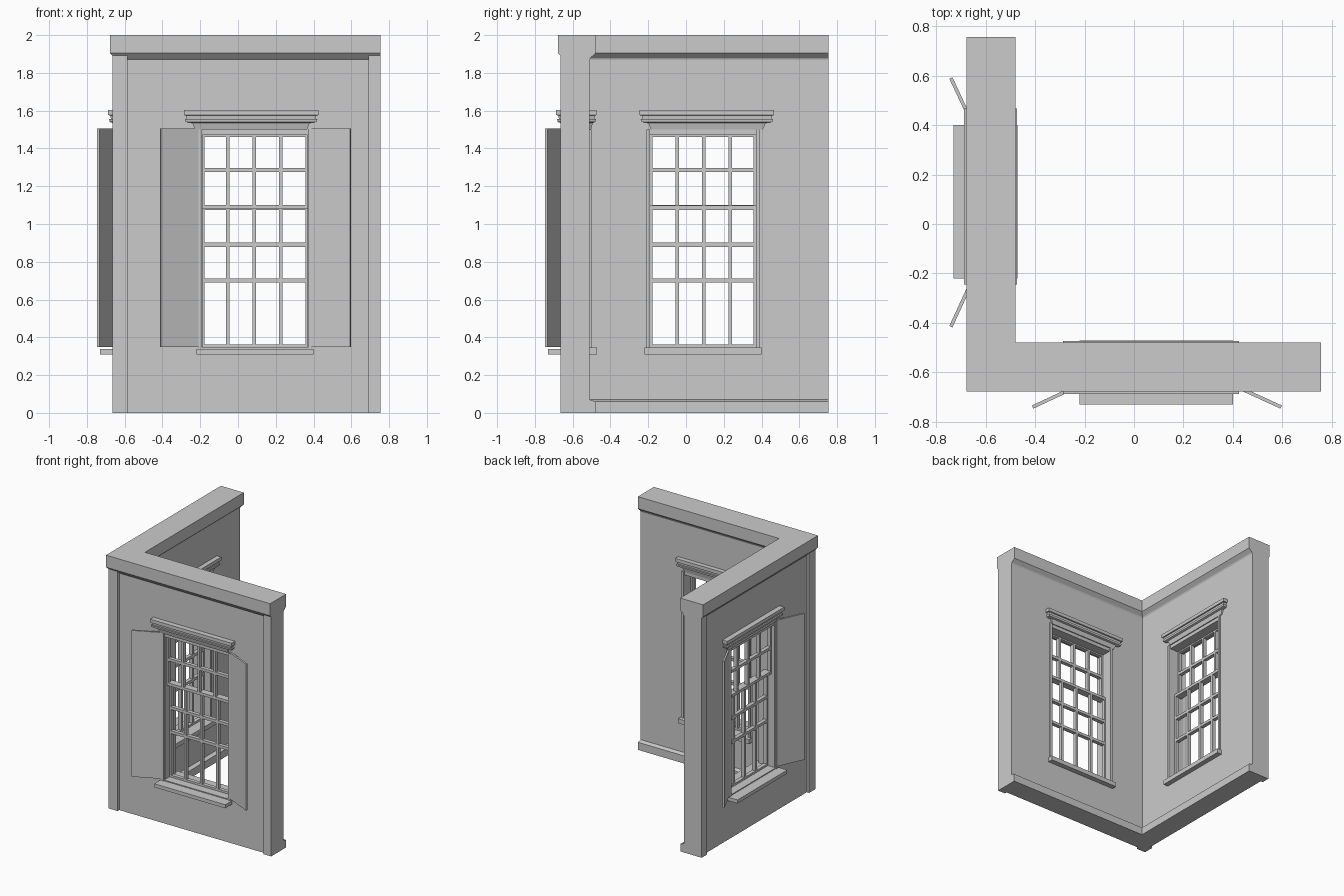
import bpy, bmesh
from math import radians, atan2, hypot
from mathutils import Matrix, Vector

if "Cube" in bpy.data.objects:
    bpy.data.objects.remove(bpy.data.objects["Cube"])

END = 0.755           # free end of both wall legs
FRONT = Matrix.Identity(4)
LEFT = Matrix.Translation((0, 0.18, 0)) @ Matrix.Rotation(radians(-90), 4, 'Z')
SWAP = Matrix(((0, 1, 0, 0), (1, 0, 0, 0), (0, 0, 1, 0), (0, 0, 0, 1)))


def loft(name, rings, mat=FRONT):
    """Closed solid through a stack of equal-length outlines."""
    bm = bmesh.new()
    vs = [[bm.verts.new(mat @ Vector(p)) for p in r] for r in rings]
    for a, b in zip(vs, vs[1:]):
        for i in range(len(a)):
            j = (i + 1) % len(a)
            bm.faces.new((a[i], a[j], b[j], b[i]))
    bm.faces.new(vs[0][::-1])
    bm.faces.new(vs[-1])
    bmesh.ops.recalc_face_normals(bm, faces=bm.faces)
    me = bpy.data.meshes.new(name)
    bm.to_mesh(me)
    bm.free()
    ob = bpy.data.objects.new(name, me)
    bpy.context.collection.objects.link(ob)
    return ob


def rect(x0, x1, y0, y1, z):
    return [(x0, y0, z), (x1, y0, z), (x1, y1, z), (x0, y1, z)]


def box(name, x0, x1, y0, y1, z0, z1, mat=FRONT):
    return loft(name, [rect(x0, x1, y0, y1, z0), rect(x0, x1, y0, y1, z1)], mat)


def corner_plan(o, i, z):
    return [(o, o, z), (END, o, z), (END, i, z), (i, i, z), (i, END, z), (o, END, z)]


# L-shaped wall with inner baseboard and crown
wall = loft("corner_wall", [corner_plan(*p) for p in (
    (-0.645, -0.48, 0), (-0.645, -0.48, 0.06), (-0.645, -0.51, 0.07),
    (-0.645, -0.51, 1.87), (-0.655, -0.505, 1.88), (-0.678, -0.478, 1.905),
    (-0.678, -0.478, 2.0))])

# Window openings
X0, X1, Z0, Z1 = -0.19, 0.37, 0.335, 1.50
for side, m in (("front", FRONT), ("left", LEFT)):
    cut = box(side + "_opening_cutter", X0, X1, -0.8, -0.3, Z0, Z1, m)
    cut.hide_render = True
    cut.hide_viewport = True
    mod = wall.modifiers.new(side + "_opening", 'BOOLEAN')
    mod.operation = 'DIFFERENCE'
    mod.solver = 'EXACT'
    mod.object = cut

# Outer corner boards
box("corner_post", -0.665, -0.585, -0.665, -0.585, 0, 1.895)
for side, m in (("front", FRONT), ("left", SWAP)):
    box(side + "_end_board", 0.69, END, -0.665, -0.6, 0, 1.895, m)


def sash(name, y0, y1, zs, m):
    """Glazing grid: stiles, three vertical bars and rails at zs."""
    for k, x in enumerate((X0 + 0.006, -0.054, 0.086, 0.226, X1 - 0.006)):
        w = 0.006 if k in (0, 4) else 0.01
        box(f"{name}_bar_{k}", x - w, x + w, y0, y1, zs[0], zs[-1], m)
    for k, z in enumerate(zs):
        box(f"{name}_rail_{k}", X0, X1, y0, y1, z - 0.011, z + 0.011, m)


def shutter(name, hinge, tip, m):
    """Thin open panel from hinge to tip."""
    d = Vector(tip) - Vector(hinge)
    turn = (Matrix.Translation((*hinge, 0))
            @ Matrix.Rotation(atan2(d.y, d.x), 4, 'Z'))
    box(name, 0, d.length, -0.007, 0.007, 0.35, 1.505, m @ turn)


for side, m in (("front", FRONT), ("left", LEFT)):
    # Sill running through the wall
    box(side + "_sill", -0.22, 0.40, -0.73, -0.64, 0.31, 0.338, m)
    box(side + "_inner_stool", -0.22, 0.40, -0.65, -0.47, 0.31, 0.345, m)
    # Head frame and inner casing
    box(side + "_head_frame", X0, X1, -0.64, -0.51, 1.472, 1.50, m)
    for n, a, b in (("a", -0.21, X0), ("b", X1, 0.39)):
        box(f"{side}_inner_casing_{n}", a, b, -0.515, -0.500, 0.345, 1.50, m)
        box(f"{side}_outer_casing_{n}", a, b, -0.655, -0.640, 0.338, 1.50, m)
    # Upper and lower sashes
    sash(side + "_upper_sash", -0.615, -0.585, (1.09, 1.285, 1.472), m)
    sash(side + "_lower_sash", -0.583, -0.553, (0.35, 0.70, 0.89, 1.086), m)
    # Moulded header, outside and inside
    for n, wall_y, out in (("outer", -0.64, -1), ("inner", -0.515, 1)):
        d = 0.047 if out < 0 else 0.042
        rings = []
        for z, grow, p in ((1.50, -0.06, 0.3), (1.535, -0.045, 0.5), (1.54, -0.01, 0.85),
                           (1.555, -0.005, 0.9), (1.556, -0.015, 0.7), (1.575, -0.01, 0.75),
                           (1.576, 0, 1), (1.603, 0, 1)):
            rings.append(rect(-0.287 - grow, 0.425 + grow, wall_y, wall_y + out * d * p, z))
        loft(f"{side}_{n}_header", rings, m)
    # Open shutters
    shutter(side + "_shutter_a", (-0.19, -0.637), (-0.41, -0.74), m)
    shutter(side + "_shutter_b", (0.37, -0.637), (0.595, -0.74), m)
